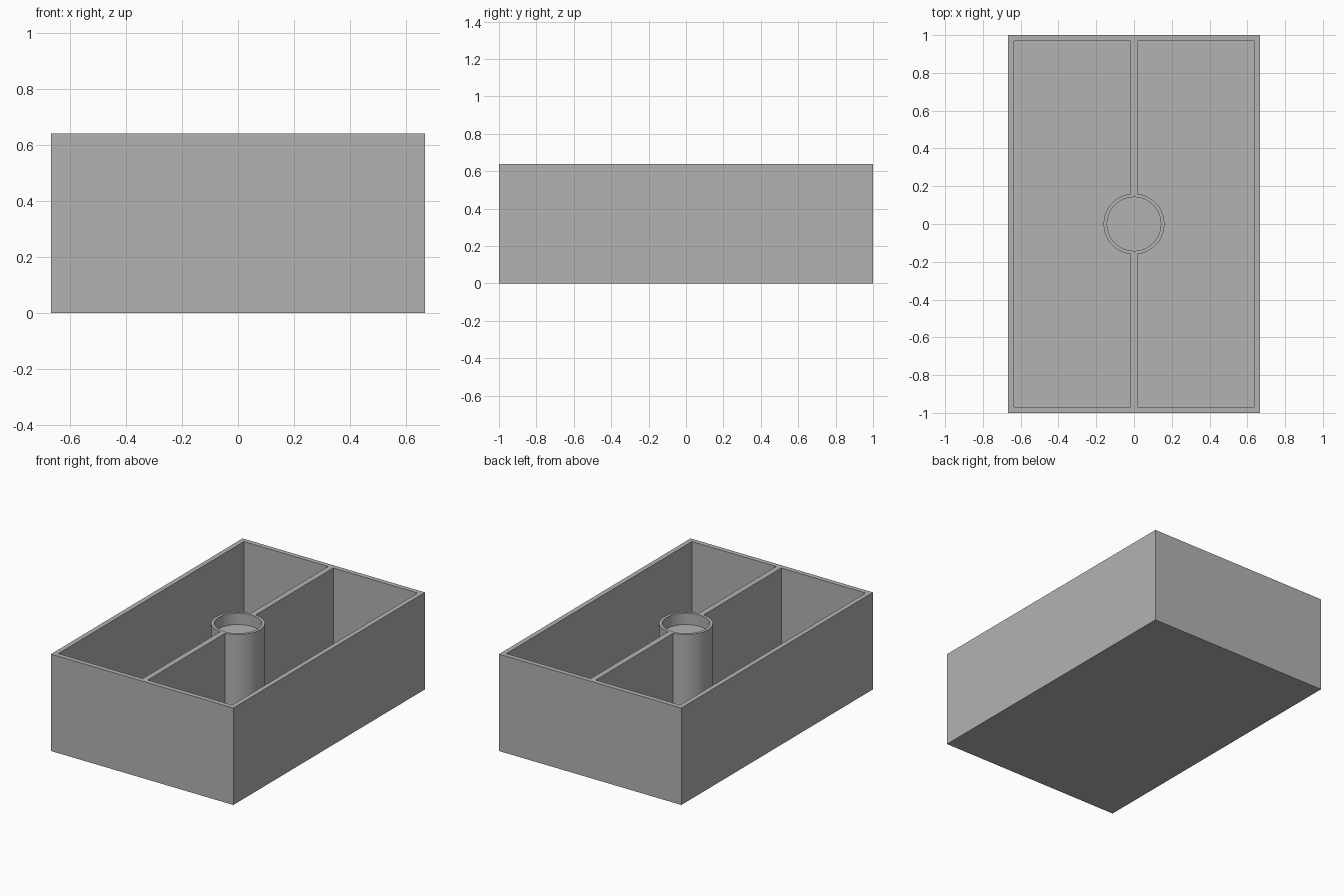
import bpy
import math

cube = bpy.data.objects.get("Cube")
if cube:
    bpy.data.objects.remove(cube, do_unlink=True)

# Main dimensions
WIDTH, LENGTH, HEIGHT = 1.333, 2.0, 0.64
WALL, FLOOR, DIVIDER = 0.032, 0.032, 0.037
POST_RADIUS, CUP_RADIUS, CUP_DEPTH = 0.161, 0.142, 0.075
OVER = 0.1  # how far cutters poke out of the top

grey = bpy.data.materials.new("plain_grey")
grey.use_nodes = True
colour = (0.45, 0.45, 0.45, 1)
grey.diffuse_color = colour
grey.node_tree.nodes["Principled BSDF"].inputs["Base Color"].default_value = colour


def box(name, x, y, z):
    """Box from (low, high) pairs along each axis."""
    bpy.ops.mesh.primitive_cube_add(size=1, location=[sum(r) / 2 for r in (x, y, z)])
    obj = bpy.context.object
    obj.name = name
    obj.scale = [r[1] - r[0] for r in (x, y, z)]
    bpy.ops.object.transform_apply(location=True, rotation=True, scale=True)
    obj.data.materials.append(grey)
    return obj


def cylinder(name, radius, low, high):
    bpy.ops.mesh.primitive_cylinder_add(vertices=96, radius=radius, depth=high - low,
                                        location=(0, 0, (low + high) / 2))
    obj = bpy.context.object
    obj.name = name
    obj.data.materials.append(grey)
    return obj


def cut(target, cutter):
    """Subtract the cutter from the target, then drop the cutter."""
    cutter.hide_render = True
    mod = target.modifiers.new("cut", "BOOLEAN")
    mod.operation = "DIFFERENCE"
    mod.solver = "EXACT"
    mod.object = cutter
    bpy.context.view_layer.objects.active = target
    bpy.ops.object.modifier_apply(modifier=mod.name)
    bpy.data.objects.remove(cutter, do_unlink=True)


# Solid block that becomes the tray
tray = box("divided_tray", (-WIDTH / 2, WIDTH / 2), (-LENGTH / 2, LENGTH / 2), (0, HEIGHT))

# Two compartments, leaving the divider and the round centre post standing
inner_x, inner_y = WIDTH / 2 - WALL, LENGTH / 2 - WALL
for side in (-1, 1):
    span = sorted((side * DIVIDER / 2, side * inner_x))
    pocket = box("pocket_cutter", span, (-inner_y, inner_y), (FLOOR, HEIGHT + OVER))
    cut(pocket, cylinder("post_cutter", POST_RADIUS, -OVER, HEIGHT + 2 * OVER))
    cut(tray, pocket)

# Shallow round cup in the top of the post
cut(tray, cylinder("cup_cutter", CUP_RADIUS, HEIGHT - CUP_DEPTH, HEIGHT + OVER))

# Smooth the round walls, keep the edges sharp
bpy.ops.object.select_all(action="DESELECT")
tray.select_set(True)
bpy.context.view_layer.objects.active = tray
bpy.ops.object.shade_smooth_by_angle(angle=math.radians(30))
